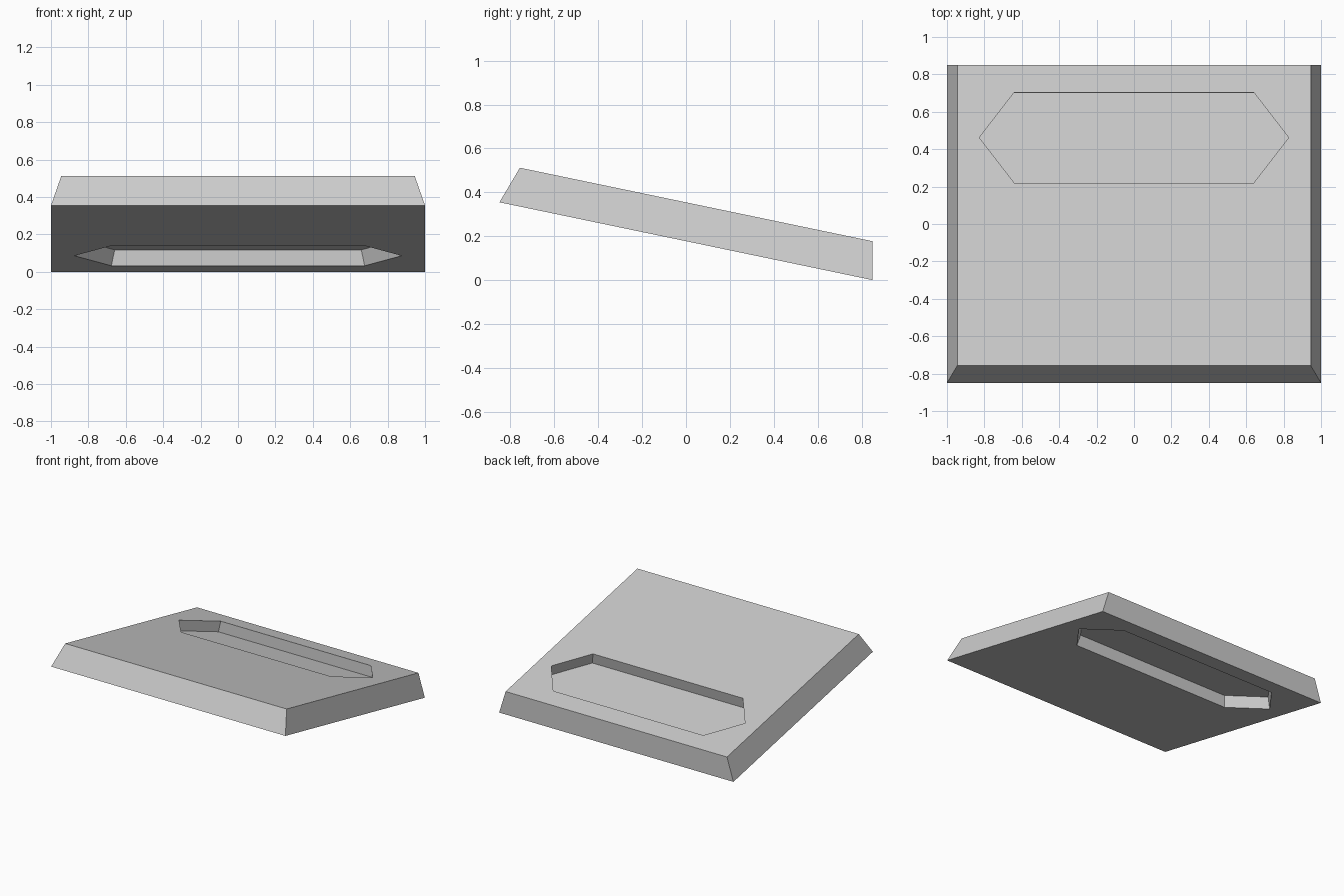
import bpy, bmesh

if "Cube" in bpy.data.objects:
    bpy.data.objects.remove(bpy.data.objects["Cube"])

# Plan outlines of the slab's upper face and of the slot, as seen from above
TAPER, SHIFT = 0.945, 0.0465          # upper plan = lower plan * TAPER, moved back by SHIFT
slab_plan = [(-0.945, -0.757), (0.945, -0.757), (0.945, 0.85), (-0.945, 0.85)]
slot_plan = [(-0.64, 0.22), (0.64, 0.22), (0.827, 0.462),
             (0.64, 0.704), (-0.64, 0.704), (-0.827, 0.462)]


def layer_point(x, y, t):
    """Point on the sloped slab: t = 0 on the underside, t = 1 on the upper face."""
    top = (x, y, 0.177 + 0.2084 * (0.85 - y))
    bx, by = x / TAPER, (y - SHIFT) / TAPER
    bottom = (bx, by, 0.2085 * (0.85 - by))
    return [b + (a - b) * t for a, b in zip(top, bottom)]


def frustum(name, plan, t0, t1):
    """Closed solid spanning two layers of the tapered plan."""
    bm = bmesh.new()
    low, high = [[bm.verts.new(layer_point(x, y, t)) for x, y in plan] for t in (t0, t1)]
    n = len(plan)
    bm.faces.new(low[::-1])
    bm.faces.new(high)
    for i in range(n):
        j = (i + 1) % n
        bm.faces.new((low[i], low[j], high[j], high[i]))
    bmesh.ops.recalc_face_normals(bm, faces=bm.faces)
    mesh = bpy.data.meshes.new(name)
    bm.to_mesh(mesh)
    bm.free()
    obj = bpy.data.objects.new(name, mesh)
    bpy.context.collection.objects.link(obj)
    return obj


# Sloped slab
slab = frustum("sloped_slab", slab_plan, 0, 1)

# Six-sided recesses from above and below, leaving a thin web between them
for name, t0, t1 in (("upper_recess_cutter", 0.515, 1.3), ("lower_recess_cutter", -0.3, 0.485)):
    cutter = frustum(name, slot_plan, t0, t1)
    cutter.hide_render = True
    cutter.display_type = 'WIRE'
    cut = slab.modifiers.new(name, 'BOOLEAN')
    cut.operation = 'DIFFERENCE'
    cut.solver = 'EXACT'
    cut.object = cutter
